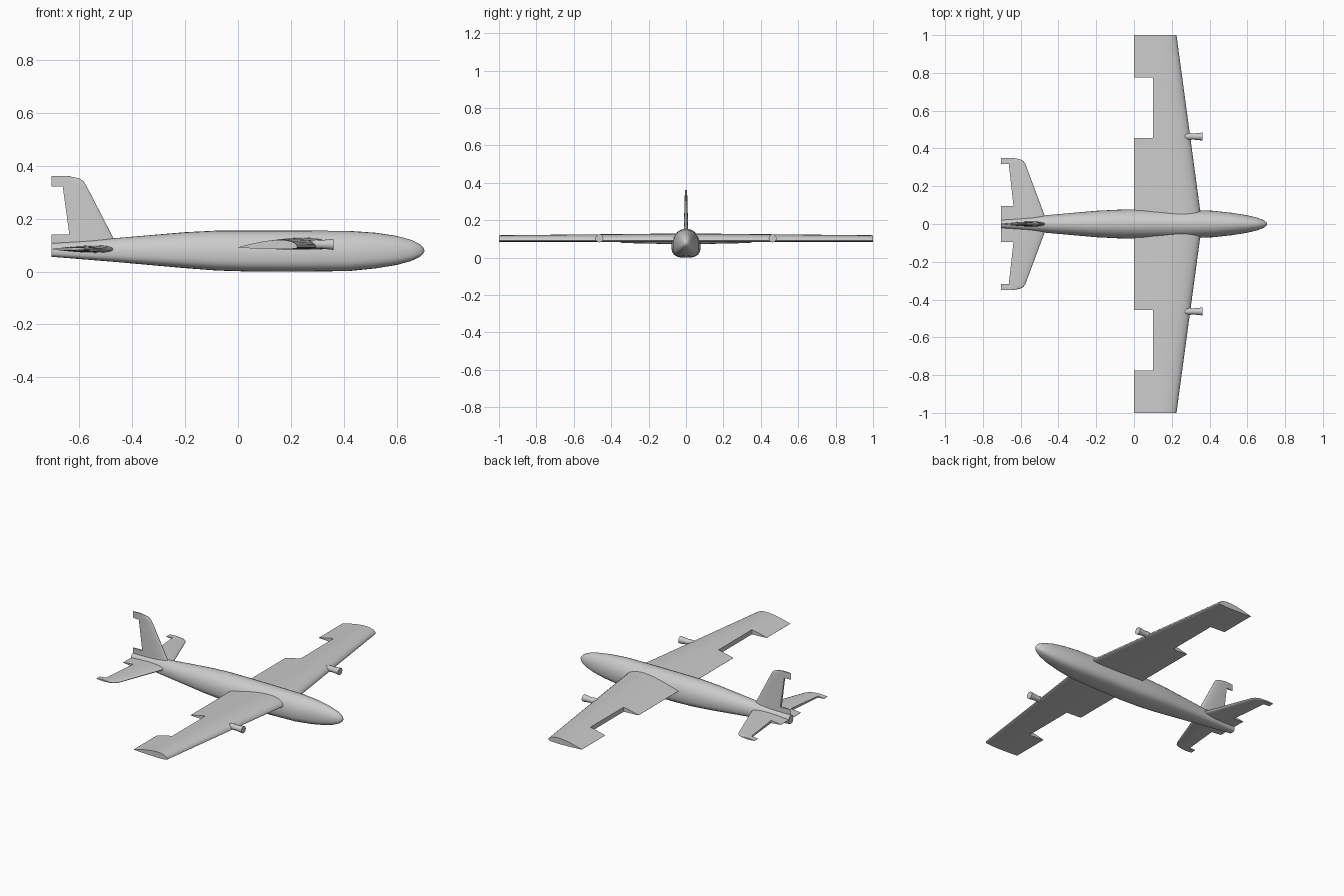
import bpy, bmesh
from math import sin, cos, pi, sqrt, copysign

old = bpy.data.objects.get("Cube")
if old:
    bpy.data.objects.remove(old, do_unlink=True)

grey = bpy.data.materials.new("plain grey")
grey.use_nodes = True
grey.diffuse_color = (0.6, 0.6, 0.6, 1)
grey.node_tree.nodes["Principled BSDF"].inputs["Base Color"].default_value = (0.6, 0.6, 0.6, 1)


def loft(name, rings, angle=35):
    """Skin a row of closed rings, cap both ends and shade."""
    bm = bmesh.new()
    rows = [[bm.verts.new(p) for p in ring] for ring in rings]
    n = len(rows[0])
    for a, b in zip(rows, rows[1:]):
        for i in range(n):
            j = (i + 1) % n
            bm.faces.new((a[i], a[j], b[j], b[i]))
    bm.faces.new(rows[0])
    bm.faces.new(rows[-1])
    bmesh.ops.remove_doubles(bm, verts=bm.verts, dist=1e-5)
    bmesh.ops.recalc_face_normals(bm, faces=bm.faces)
    mesh = bpy.data.meshes.new(name)
    bm.to_mesh(mesh)
    bm.free()
    mesh.materials.append(grey)
    obj = bpy.data.objects.new(name, mesh)
    bpy.context.collection.objects.link(obj)
    bpy.ops.object.select_all(action="DESELECT")
    obj.select_set(True)
    bpy.context.view_layer.objects.active = obj
    bpy.ops.object.shade_smooth_by_angle(angle=angle * pi / 180)
    return obj


def thickness(t):
    """Airfoil thickness along the chord, 0 at both ends and about 1 at its peak."""
    return max(0, 2.969 * sqrt(t) - 1.26 * t - 3.516 * t**2 + 2.843 * t**3 - 1.036 * t**4)


def airfoil_surface(name, sections, place, lower=1.0, steps=14):
    """Sections are (span, leading x, trailing x, cut x, half thickness)."""
    rings = []
    for span, lead, trail, cut, half in sections:
        upper_side, lower_side = [], []
        for k in range(steps + 1):
            t = (1 - cos(pi * k / steps)) / 2
            x = max(lead + (trail - lead) * t, cut)
            h = half * thickness((lead - x) / (lead - trail)) + 0.0008
            upper_side.append(place(x, span, h))
            lower_side.append(place(x, span, -h * lower))
        rings.append(upper_side[::-1] + lower_side)
    return loft(name, rings)


def mirrored(sections):
    return [(-s[0], *s[1:]) for s in sections[::-1]] + sections


# Fuselage: x, bottom, top, half width
stations = [(-0.705, 0.056, 0.107, 0.022), (-0.47, 0.037, 0.126, 0.046),
            (-0.2, 0.013, 0.149, 0.07), (-0.08, 0.004, 0.155, 0.076),
            (0.05, 0, 0.155, 0.078), (0.25, 0, 0.155, 0.077),
            (0.42, 0.002, 0.154, 0.07), (0.52, 0.012, 0.147, 0.059),
            (0.6, 0.025, 0.135, 0.046), (0.655, 0.04, 0.12, 0.033),
            (0.688, 0.056, 0.104, 0.02), (0.702, 0.07, 0.089, 0.008),
            (0.705, 0.078, 0.081, 0.001)]


def body_ring(x, low, high, wide, n=28):
    mid = low + (high - low) * 0.42
    ring = []
    for k in range(n):
        c, s = cos(2 * pi * k / n), sin(2 * pi * k / n)
        p = 1 if s >= 0 else 0.68
        reach = high - mid if s >= 0 else mid - low
        ring.append((x, wide * copysign(abs(c)**p, c), mid + reach * copysign(abs(s)**p, s)))
    return ring


loft("fuselage", [body_ring(*s) for s in stations], 40)

# Main wing, with a notch where each aileron would sit
half_wing = []
for y, cut in ((0.04, 0), (0.455, 0), (0.455, 0.1), (0.775, 0.1), (0.775, 0), (1, 0)):
    half_wing.append((y, 0.36 - 0.135 * y, 0, cut, 0.038 - 0.01 * y))
airfoil_surface("wing", mirrored(half_wing),
                lambda x, s, h: (x, s, 0.091 + h), lower=0.22)


# Tail surfaces share one outline: stub, elevator gap and rounded horn tip
def tail_outline(root, step, horn, tip, lead_root, lead_horn, half):
    def lead(s):
        return lead_root + (lead_horn - lead_root) * (s - root) / (horn - root)
    back = -0.705
    span = tip - horn
    return [(root, lead(root), back, back, half),
            (step, lead(step), back, back, half * 0.8),
            (step, lead(step), back, -0.638, half * 0.8),
            (horn, lead(horn), back, -0.663, half * 0.45),
            (horn, lead(horn), back, back, half * 0.45),
            (horn + span * 0.5, lead_horn - 0.012, back, back, half * 0.4),
            (horn + span * 0.8, lead_horn - 0.03, back, back, half * 0.35),
            (tip, lead_horn - 0.068, back, back, half * 0.25)]


airfoil_surface("tailplane", mirrored(tail_outline(0.01, 0.095, 0.318, 0.35, -0.46, -0.575, 0.014)),
                lambda x, s, h: (x, s, 0.085 + h))
airfoil_surface("fin", tail_outline(0.085, 0.14, 0.322, 0.361, -0.45, -0.572, 0.014),
                lambda x, s, h: (x, h, s))

# Flared pods on the wing leading edge
pod_profile = [(0.25, 0.006), (0.272, 0.015), (0.295, 0.018), (0.315, 0.016), (0.362, 0.021)]
for side, label in ((1, "left"), (-1, "right")):
    loft(label + "_pod", [[(x, side * 0.463 + r * cos(k * pi / 8), 0.103 + r * sin(k * pi / 8))
                           for k in range(16)] for x, r in pod_profile])
